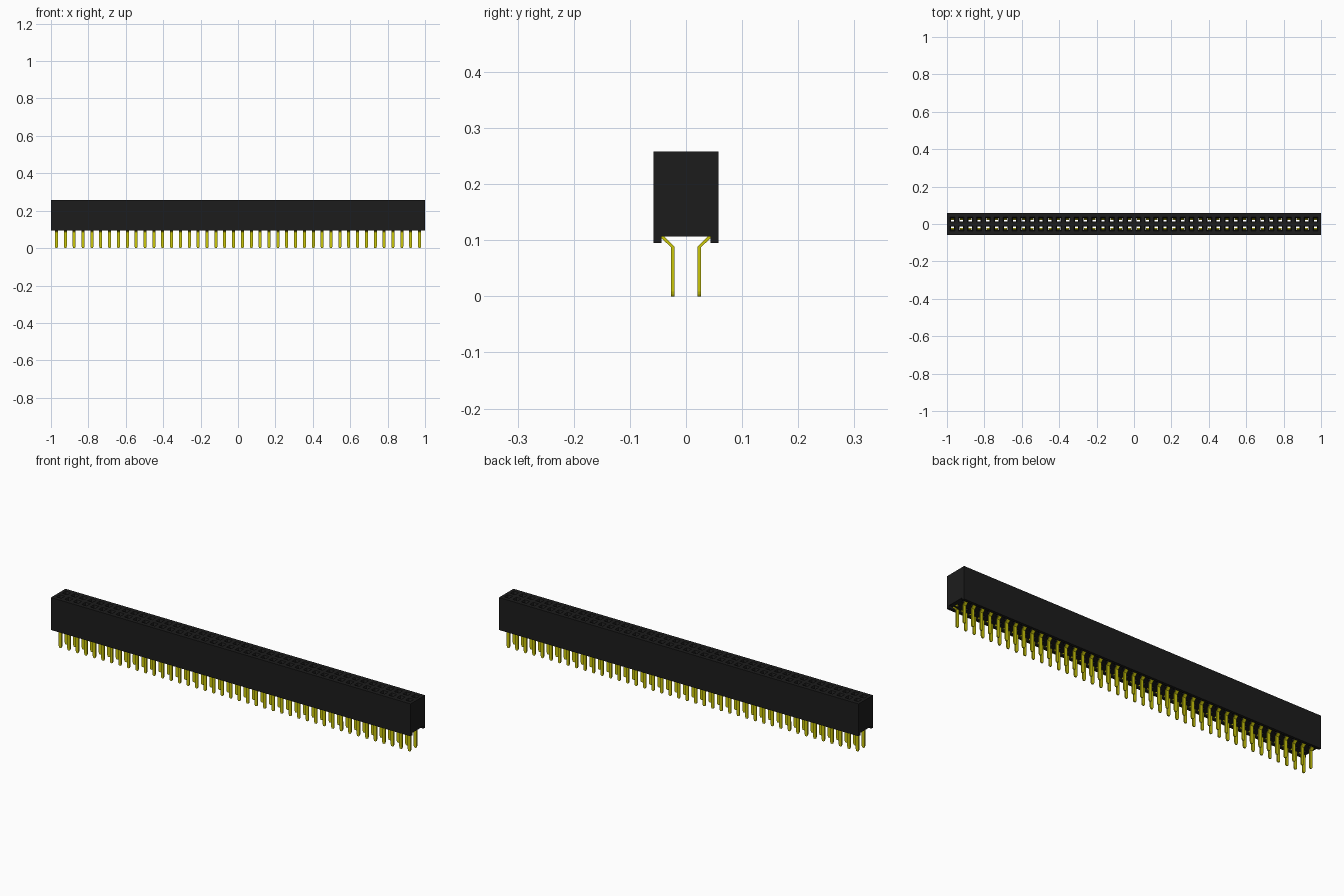
import bpy, bmesh, math

if "Cube" in bpy.data.objects:
    bpy.data.objects.remove(bpy.data.objects["Cube"], do_unlink=True)

COUNT = 42
PITCH = 0.04735
ROW = PITCH / 2                 # row offset from the centre line
HALF_W = 0.0575                 # half depth of housing
TOP, FLOOR, FOOT = 0.258, 0.107, 0.095
RAIL = 0.044                    # inner face of the bottom rails
COLUMNS = [(i - (COUNT - 1) / 2) * PITCH for i in range(COUNT)]


def material(name, color, rough):
    m = bpy.data.materials.new(name)
    m.use_nodes = True
    m.diffuse_color = (*color, 1)
    bsdf = m.node_tree.nodes["Principled BSDF"]
    bsdf.inputs["Base Color"].default_value = (*color, 1)
    bsdf.inputs["Roughness"].default_value = rough
    return m


def finish(name, bm, mat):
    bmesh.ops.remove_doubles(bm, verts=bm.verts, dist=1e-5)
    bmesh.ops.recalc_face_normals(bm, faces=bm.faces)
    mesh = bpy.data.meshes.new(name)
    bm.to_mesh(mesh)
    bm.free()
    mesh.materials.append(mat)
    obj = bpy.data.objects.new(name, mesh)
    bpy.context.collection.objects.link(obj)


def face(bm, points):
    bm.faces.new([bm.verts.new(p) for p in points])


def rect(x0, x1, y0, y1, z):
    return [(x0, y0, z), (x1, y0, z), (x1, y1, z), (x0, y1, z)]


def loft(bm, rings, caps=False):
    """Join rings of equal size with quads."""
    loops = [[bm.verts.new(p) for p in ring] for ring in rings]
    for a, b in zip(loops, loops[1:]):
        n = len(a)
        for i in range(n):
            bm.faces.new((a[i], a[(i + 1) % n], b[(i + 1) % n], b[i]))
    if caps:
        bm.faces.new(loops[0])
        bm.faces.new(loops[-1])


black = material("black plastic", (0.0116, 0.0116, 0.0116), 0.6)
gold = material("yellow gold", (0.6, 0.57, 0.003), 0.4)

# Housing: one funnel-mouthed through hole per cell
bm = bmesh.new()
for i, x in enumerate(COLUMNS):
    x0 = -1 if i == 0 else x - PITCH / 2
    x1 = 1 if i == COUNT - 1 else x + PITCH / 2
    for s in (-1, 1):
        def square(r, z):
            return rect(x - r, x + r, *sorted((s * ROW - r, s * ROW + r)), z)
        loft(bm, [rect(x0, x1, *sorted((0, s * HALF_W)), TOP),
                  square(0.014, TOP), square(0.009, TOP - 0.012),
                  square(0.009, FLOOR),
                  rect(x0, x1, *sorted((0, s * RAIL)), FLOOR)])

# Housing: long walls with bottom rails, then the two notched ends
outline = [(RAIL, FLOOR), (RAIL, FOOT), (HALF_W, FOOT), (HALF_W, TOP)]
for s in (-1, 1):
    for (ya, za), (yb, zb) in zip(outline, outline[1:]):
        face(bm, [(-1, s * ya, za), (1, s * ya, za), (1, s * yb, zb), (-1, s * yb, zb)])
for x in (-1, 1):
    face(bm, [(x, y, z) for y, z in outline] + [(x, -y, z) for y, z in reversed(outline)])
finish("housing", bm, black)


# Pins: flat strip swept along a bent path of (y, z, half width, half thickness)
def strip(bm, x, side, path):
    rings = []
    for k, (y, z, w, t) in enumerate(path):
        a, b = path[max(k - 1, 0)], path[min(k + 1, len(path) - 1)]
        dy, dz = b[0] - a[0], b[1] - a[1]
        d = math.hypot(dy, dz)
        ny, nz = dz / d * t, -dy / d * t
        rings.append([(x + sx * w, side * (y + sn * ny), z + sn * nz)
                      for sx, sn in ((-1, -1), (1, -1), (1, 1), (-1, 1))])
    loft(bm, rings, caps=True)


W, T = 0.008, 0.003
PIN = [(ROW, 0, 0.004, T), (ROW, 0.003, 0.0062, T), (ROW, 0.009, W, T),
       (ROW, 0.088, W, T), (0.0425, 0.1065, W, T), (0.0425, 0.115, W, T)]
CONTACT = [(ROW + 0.0075, FLOOR + 0.002, W, 0.001), (ROW + 0.004, 0.2, W, 0.001),
           (ROW + 0.0075, 0.235, W, 0.001)]

for row, side in (("front", -1), ("back", 1)):
    for part, path in (("pins", PIN), ("spring_contacts", CONTACT)):
        bm = bmesh.new()
        for x in COLUMNS:
            strip(bm, x, side, path)
        finish(f"{row}_{part}", bm, gold)
